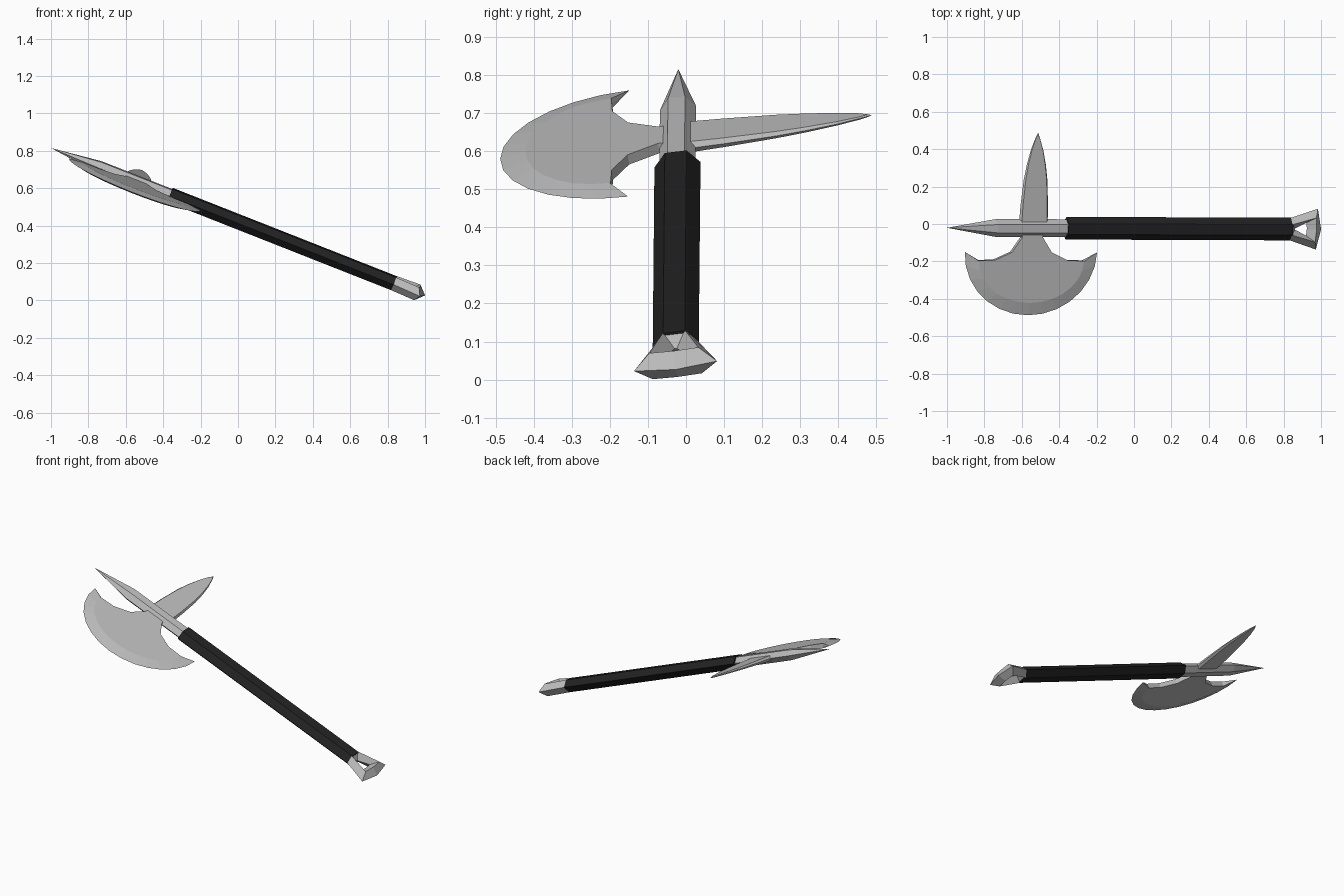
import bpy, bmesh, math
from mathutils import Vector

if "Cube" in bpy.data.objects:
    bpy.data.objects.remove(bpy.data.objects["Cube"])

# Axe frame: s runs from the tip down the shaft, v from blade to spike, n is up off the flat side
TIP = Vector((-1, -0.02, 0.815))
A = Vector((0.930, -0.0035, -0.3666)).normalized()
V = Vector((0.046, 0.992, 0.121))
V = (V - A * V.dot(A)).normalized()
N = A.cross(V)


def material(name, rgb):
    m = bpy.data.materials.new(name)
    m.diffuse_color = (*rgb, 1)
    m.use_nodes = True
    m.node_tree.nodes["Principled BSDF"].inputs["Base Color"].default_value = m.diffuse_color
    return m


STEEL = material("steel grey", (0.50, 0.50, 0.50))
BLACK = material("black grip", (0.016, 0.016, 0.016))


def build(name, loops, mat, caps=True, wrap=False):
    """Bridge equal-length loops of (s, v, n) points into one flat-shaded object."""
    bm = bmesh.new()
    rings = [[bm.verts.new(TIP + A * s + V * v + N * n) for s, v, n in lp] for lp in loops]
    pairs = list(zip(rings, rings[1:]))
    if wrap:
        pairs.append((rings[-1], rings[0]))
    for r, q in pairs:
        k = len(r)
        for i in range(k):
            j = (i + 1) % k
            bm.faces.new((r[i], r[j], q[j], q[i]))
    if caps:
        bm.faces.new(rings[0])
        bm.faces.new(rings[-1])
    bmesh.ops.remove_doubles(bm, verts=bm.verts, dist=0.0004)
    bmesh.ops.recalc_face_normals(bm, faces=bm.faces)
    me = bpy.data.meshes.new(name)
    bm.to_mesh(me)
    bm.free()
    me.materials.append(mat)
    ob = bpy.data.objects.new(name, me)
    bpy.context.collection.objects.link(ob)
    return ob


def hexagon(s, w, h):
    """Flattened hexagonal shaft section."""
    return [(s, v * w, n * h) for v, n in
            ((1, 0), (.47, 1), (-.47, 1), (-1, 0), (-.47, -1), (.47, -1))]


def flat(points, n):
    return [(s, v, n) for s, v in points]


# Grip and pointed steel head shaft
build("grip", [hexagon(0.684, .061, .037), hexagon(1.975, .061, .037)], BLACK)
build("head_shaft", [hexagon(0, .0001, .0001), hexagon(.28, .048, .031),
                     hexagon(.70, .048, .031)], STEEL)

# Crescent blade: sharp outer arc, thick body, narrow neck
C = 0.49
SEG = 14


def blade_outline(half, v0, depth):
    arc = [(C - half * math.cos(math.pi * i / SEG),
            v0 - depth * math.sin(math.pi * i / SEG)) for i in range(SEG + 1)]
    back = [(.30, -.175), (.21, -.172), (.115, -.13), (.06, -.05), (.06, 0)]
    return arc + [(C + d, v) for d, v in back] + [(C - d, v) for d, v in reversed(back)]


edge = blade_outline(.38, -.13, .34)
body = blade_outline(.302, -.177, .225)
build("axe_blade", [flat(body, .014), flat(edge, 0), flat(body, -.014)], STEEL)

# Back spike: tapering leaf shape
side = [(0, .083), (.12, .079), (.26, .068), (.34, .055), (.42, .036), (.48, .015)]


def spike_outline(k, end):
    return ([(.495 - w * k, v) for v, w in side] + [(.496, end)]
            + [(.495 + w * k, v) for v, w in reversed(side)])


rim, face = spike_outline(1, .514), spike_outline(.88, .505)


def tapered(points, h):
    return [(s, v, h * (1 - .8 * v / .514)) for s, v in points]


build("back_spike", [tapered(face, .016), flat(rim, 0), tapered(face, -.016)], STEEL)

# Triangular pommel frame with a hole through it


def symmetric(half, mid, n):
    return ([(s, -v, n) for s, v in half] + [(mid, 0, n)]
            + [(s, v, n) for s, v in reversed(half)])


outer = symmetric([(1.97, .060), (2.126, .11)], 2.15, 0)
inner = symmetric([(2.0, .003), (2.065, .035)], 2.068, 0)
ridge = [symmetric([(1.97, .0285), (2.105, .065)], 2.11, n) for n in (.037, -.037)]
build("pommel", [outer, ridge[0], inner, ridge[1]], STEEL, caps=False, wrap=True)
